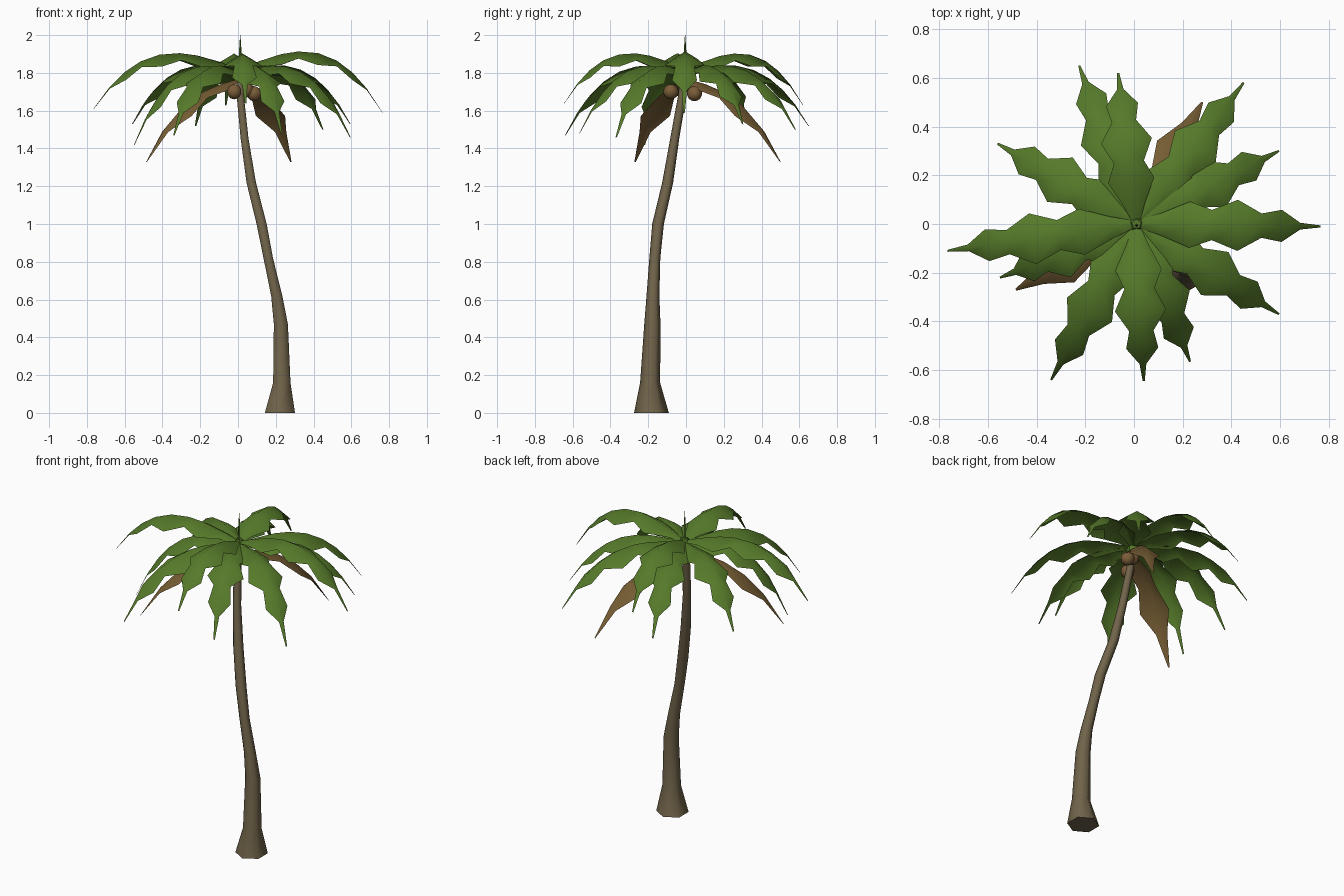
import bpy, bmesh, math
from mathutils import Vector

cube = bpy.data.objects.get("Cube")
if cube:
    bpy.data.objects.remove(cube, do_unlink=True)


def material(name, rgb):
    m = bpy.data.materials.new(name)
    m.use_nodes = True
    m.diffuse_color = (*rgb, 1)
    bsdf = m.node_tree.nodes["Principled BSDF"]
    bsdf.inputs["Base Color"].default_value = (*rgb, 1)
    bsdf.inputs["Roughness"].default_value = 0.9
    return m


leaf_green = material("leaf green", (0.093, 0.195, 0.023))
dry_brown = material("dry leaf brown", (0.19, 0.115, 0.036))
bark = material("bark", (0.163, 0.126, 0.068))
husk = material("coconut husk", (0.195, 0.108, 0.04))


def finish(bm, name, mat, angle=180):
    mesh = bpy.data.meshes.new(name)
    bm.to_mesh(mesh)
    bm.free()
    mesh.materials.append(mat)
    obj = bpy.data.objects.new(name, mesh)
    bpy.context.collection.objects.link(obj)
    bpy.ops.object.select_all(action='DESELECT')
    obj.select_set(True)
    bpy.context.view_layer.objects.active = obj
    bpy.ops.object.shade_smooth_by_angle(angle=math.radians(angle))
    return obj


def tube(name, rings, sides, mat):
    """Join horizontal rings (x, y, z, radius) into a capped tube."""
    bm = bmesh.new()
    loops = []
    for x, y, z, r in rings:
        turns = [math.tau * i / sides + math.pi / 2 for i in range(sides)]
        loops.append([bm.verts.new((x + r * math.cos(a), y + r * math.sin(a), z)) for a in turns])
    for low, high in zip(loops, loops[1:]):
        for i in range(sides):
            j = (i + 1) % sides
            bm.faces.new((low[i], low[j], high[j], high[i]))
    bm.faces.new(loops[0][::-1])
    bm.faces.new(loops[-1])
    return finish(bm, name, mat, 62)


# Leaning trunk with a flared hexagonal foot
tube("trunk", [
    (0.222, -0.183, 0, 0.092), (0.232, -0.19, 0.16, 0.053),
    (0.227, -0.178, 0.47, 0.043), (0.205, -0.175, 0.62, 0.034),
    (0.16, -0.165, 0.82, 0.029), (0.125, -0.148, 1.0, 0.031),
    (0.07, -0.097, 1.22, 0.029), (0.035, -0.06, 1.45, 0.024),
    (0.012, -0.02, 1.68, 0.022), (0.01, -0.005, 1.82, 0.022),
], 6, bark)

# Jagged outlines of the fronds: (distance along, half width)
GREEN_OUTLINE = [(0, 0.012), (0.13, 0.045), (0.29, 0.095), (0.41, 0.062), (0.55, 0.105),
                 (0.68, 0.05), (0.79, 0.066), (0.89, 0.014), (1, 0.004)]
DRY_OUTLINE = [(0, 0.012), (0.2, 0.06), (0.4, 0.052), (0.6, 0.088), (0.8, 0.034), (1, 0.004)]


def frond(name, tip, start, rise, outline, mat, fold=0.6):
    """Arched leaf folded along its midrib, ending at tip."""
    root = Vector((0.01, 0, start))
    reach = Vector((tip[0], tip[1], 0)) - Vector((0.01, 0, 0))
    side = Vector((-reach.y, reach.x, 0)).normalized()
    droop = rise - (tip[2] - start)
    bm = bmesh.new()
    rows = []
    for t, half in outline:
        mid = root + reach * t + Vector((0, 0, rise * t - droop * t ** 3))
        edge_drop = Vector((0, 0, half * fold))
        rows.append([bm.verts.new(p) for p in
                     (mid - side * half - edge_drop, mid, mid + side * half - edge_drop)])
    for a, b in zip(rows, rows[1:]):
        for i in range(2):
            bm.faces.new((a[i], b[i], b[i + 1], a[i + 1]))
    return finish(bm, name, mat)


# High arching fronds, each with its own rise
for i, (tip, rise) in enumerate([((0.765, -0.01, 1.59), 0.32), ((-0.065, 0.62, 1.63), 0.28),
                                 ((-0.765, -0.11, 1.61), 0.29), ((0.04, -0.645, 1.64), 0.28)]):
    frond(f"upper_frond_{i + 1}", tip, 1.82, rise, GREEN_OUTLINE, leaf_green)

# Lower hanging fronds
for i, tip in enumerate([(0.595, 0.30, 1.53), (0.45, 0.58, 1.5), (-0.225, 0.65, 1.52),
                         (-0.56, 0.33, 1.53), (-0.55, -0.22, 1.42), (-0.34, -0.64, 1.47),
                         (0.23, -0.565, 1.48), (0.595, -0.37, 1.46)]):
    frond(f"lower_frond_{i + 1}", tip, 1.81, 0.14, GREEN_OUTLINE, leaf_green)

# Dry fronds
for i, tip in enumerate([(-0.485, -0.27, 1.33), (0.28, 0.5, 1.33)]):
    frond(f"dry_frond_{i + 1}", tip, 1.77, -0.13, DRY_OUTLINE, dry_brown)

# Crown bud and young shoot
tube("crown_bud", [(0.01, 0, 1.75, 0.022), (0.01, 0, 1.8, 0.038),
                   (0.01, 0, 1.835, 0.02)], 5, leaf_green)
tube("young_shoot", [(0.01, -0.005, 1.82, 0.009), (0.012, -0.005, 1.91, 0.007),
                     (0.012, -0.005, 2.0, 0.001)], 4, leaf_green)

# Coconuts
for i, spot in enumerate([(-0.02, -0.08, 1.7), (0.085, 0.045, 1.69), (0.045, 0.04, 1.71)]):
    bm = bmesh.new()
    bmesh.ops.create_uvsphere(bm, u_segments=10, v_segments=7, radius=0.04)
    bmesh.ops.translate(bm, verts=bm.verts, vec=spot)
    finish(bm, f"coconut_{i + 1}", husk)
